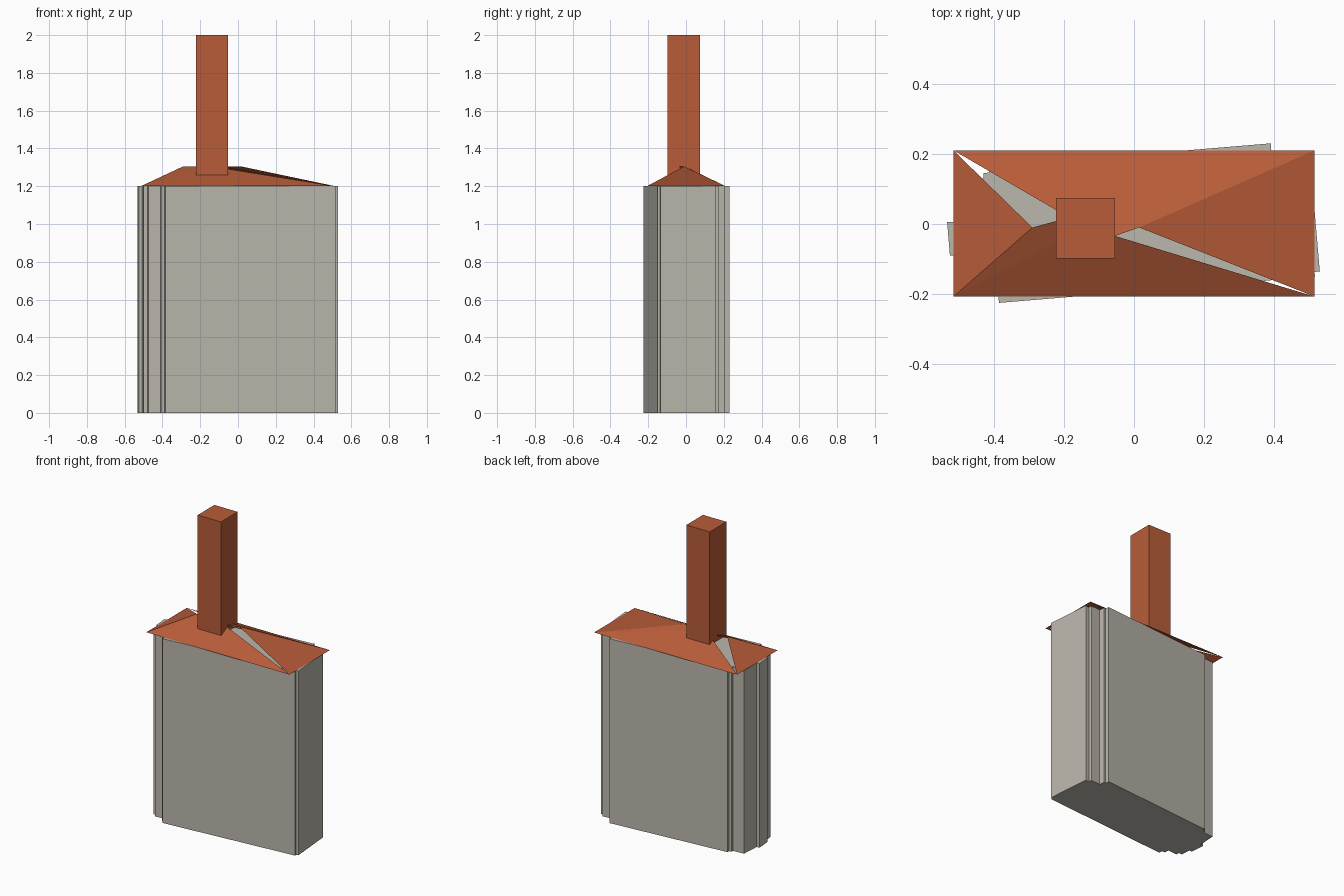
import bpy
import bmesh

cube = bpy.data.objects.get("Cube")
if cube:
    bpy.data.objects.remove(cube, do_unlink=True)


def make_material(name, color):
    mat = bpy.data.materials.new(name)
    mat.use_nodes = True
    mat.diffuse_color = (*color, 1)
    mat.node_tree.nodes["Principled BSDF"].inputs["Base Color"].default_value = (*color, 1)
    return mat


def make_object(name, bm, mat):
    mesh = bpy.data.meshes.new(name)
    bm.to_mesh(mesh)
    bm.free()
    mesh.materials.append(mat)
    obj = bpy.data.objects.new(name, mesh)
    bpy.context.scene.collection.objects.link(obj)
    return obj


def extrude_outline(name, outline, bottom, top, mat):
    """Closed prism from a counter-clockwise footprint."""
    bm = bmesh.new()
    base = bm.faces.new([bm.verts.new((x, y, bottom)) for x, y in outline])
    result = bmesh.ops.extrude_face_region(bm, geom=[base], use_keep_orig=True)
    for v in result["geom"]:
        if isinstance(v, bmesh.types.BMVert):
            v.co.z = top
    bmesh.ops.recalc_face_normals(bm, faces=bm.faces)
    return make_object(name, bm, mat)


plaster = make_material("warm grey plaster", (0.50, 0.475, 0.42))
tile = make_material("terracotta tile", (0.479, 0.107, 0.040))

EAVES, RIDGE = 1.2, 1.305

# Walls: slightly turned footprint with stepped corners
front_right = [(-0.385, -0.225), (0.516, -0.15), (0.515, -0.137), (0.53, -0.135)]
back_right = [(0.505, 0.155), (0.48, 0.153), (0.478, 0.175), (0.41, 0.17),
              (0.407, 0.205), (0.392, 0.204), (0.39, 0.23)]
back_left = [(-0.414, 0.163), (-0.413, 0.147), (-0.43, 0.145), (-0.429, 0.13),
             (-0.505, 0.124), (-0.513, 0.006), (-0.533, 0.005)]
front_left = [(-0.525, -0.09), (-0.507, -0.089), (-0.5, -0.155), (-0.478, -0.153),
              (-0.475, -0.175), (-0.41, -0.17), (-0.407, -0.202), (-0.388, -0.2)]
extrude_outline("walls", front_right + back_right + back_left + front_left, 0, EAVES, plaster)

# Roof: thin open slopes that leave two slits beside the ridge
fl, fr = (-0.515, -0.207, EAVES), (0.515, -0.207, EAVES)
bl, br = (-0.515, 0.21, EAVES), (0.515, 0.21, EAVES)
ridge_l, ridge_r = (-0.29, -0.01, RIDGE), (0.015, -0.01, RIDGE)
middle = (-0.14, -0.008, RIDGE)
tuck_l, tuck_r = (-0.18, 0.02, RIDGE), (-0.10, -0.05, RIDGE)
slopes = [
    (fl, fr, middle), (br, bl, middle),
    (bl, fl, ridge_l), (fr, br, ridge_r),
    (fl, middle, tuck_l, ridge_l), (br, middle, tuck_r, ridge_r),
]
bm = bmesh.new()
for slope in slopes:
    face = bm.faces.new([bm.verts.new(p) for p in slope])
    face.normal_update()
    if face.normal.z < 0:
        face.normal_flip()
make_object("roof", bm, tile)

# Chimney
x0, x1, y0, y1 = -0.222, -0.054, -0.098, 0.074
extrude_outline("chimney", [(x0, y0), (x1, y0), (x1, y1), (x0, y1)], 1.26, 2.0, tile)
